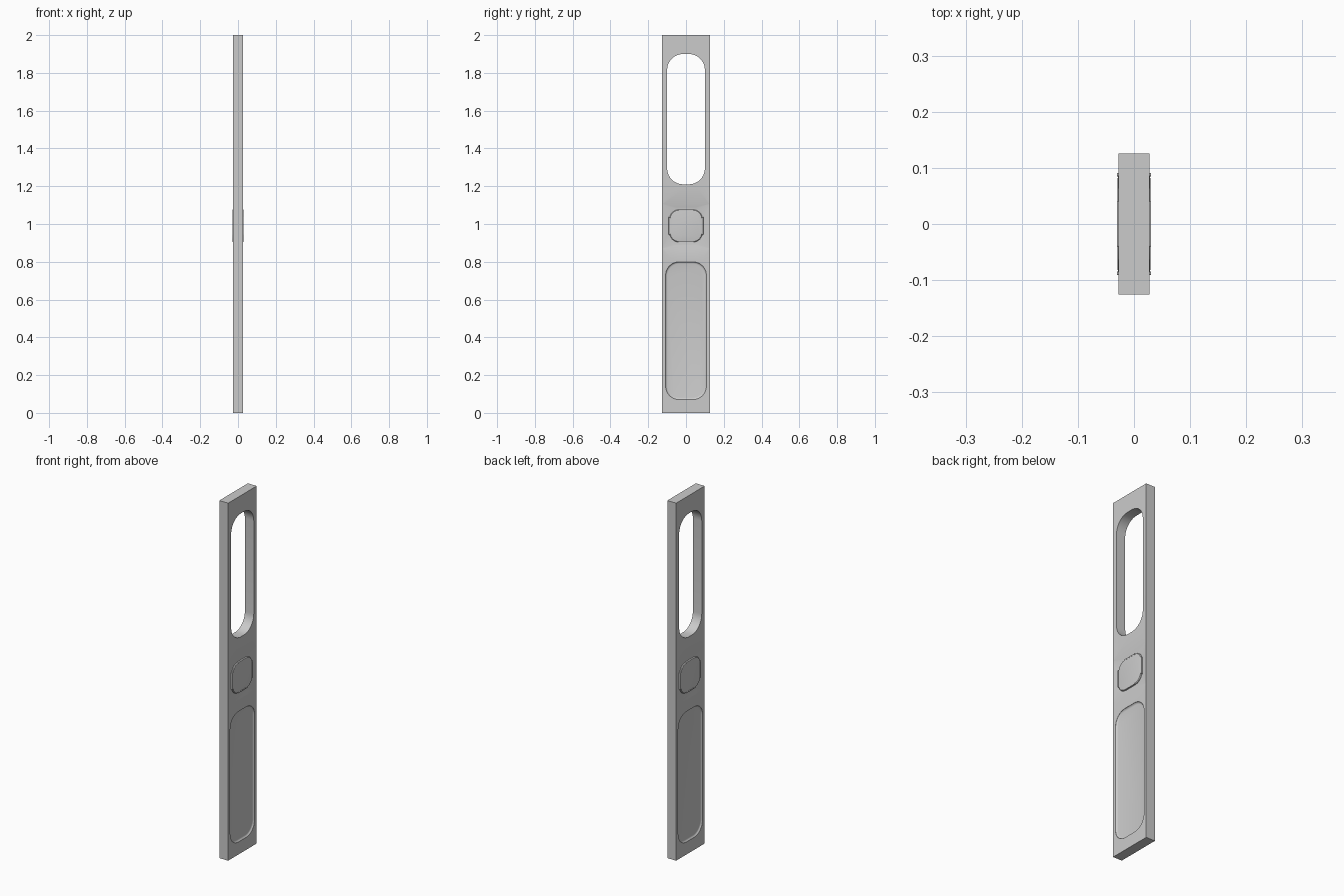
import bpy, bmesh
from math import cos, sin, pi

if "Cube" in bpy.data.objects:
    bpy.data.objects.remove(bpy.data.objects["Cube"])

HALF = 0.0275   # half thickness of the slab


def rounded(hy, hz, r, zc, n=10):
    """Rounded rectangle outline in the yz plane."""
    pts = []
    for q, (sy, sz) in enumerate([(1, 1), (-1, 1), (-1, -1), (1, -1)]):
        for i in range(n + 1):
            a = (q + i / n) * pi / 2
            pts.append((sy * (hy - r) + r * cos(a), zc + sz * (hz - r) + r * sin(a)))
    return pts


def loft(name, zc, sections, side=1, yc=0):
    """Solid through rounded rectangles given as (x, half y, half z, radius)."""
    bm = bmesh.new()
    rings = [[bm.verts.new((side * x, yc + y, z)) for y, z in rounded(hy, hz, r, zc)]
             for x, hy, hz, r in sections]
    for a, b in zip(rings, rings[1:]):
        for i in range(len(a)):
            j = (i + 1) % len(a)
            bm.faces.new((a[i], a[j], b[j], b[i]))
    bm.faces.new(rings[0])
    bm.faces.new(rings[-1])
    bmesh.ops.recalc_face_normals(bm, faces=bm.faces)
    me = bpy.data.meshes.new(name)
    bm.to_mesh(me)
    bm.free()
    ob = bpy.data.objects.new(name, me)
    bpy.context.collection.objects.link(ob)
    return ob


# Slab
bpy.ops.mesh.primitive_cube_add(size=1, location=(0, 0, 1))
slab = bpy.context.object
slab.name = "door_slab"
slab.scale = (2 * HALF, 0.252, 2)
bpy.ops.object.transform_apply(location=True, scale=True)

# Window opening, lower recessed panels and sloped middle recesses
cutters = [loft("window_cutter", 1.555, [(-0.1, 0.1, 0.345, 0.085), (0.1, 0.1, 0.345, 0.085)])]
for s in (1, -1):
    cutters.append(loft("panel_cutter", 0.435, [
        (0.04, 0.108, 0.365, 0.072), (HALF - 0.001, 0.108, 0.365, 0.072),
        (0.0235, 0.106, 0.363, 0.07), (0.0205, 0.102, 0.359, 0.066),
        (0.0195, 0.097, 0.354, 0.061)], s))
    cutters.append(loft("middle_cutter", 0.988, [
        (0.04, 0.124, 0.118, 0.002), (HALF, 0.124, 0.118, 0.002),
        (0.0215, 0.098, 0.1, 0.05)], s))

for c in cutters:
    m = slab.modifiers.new(c.name, 'BOOLEAN')
    m.object = c
    m.operation = 'DIFFERENCE'
    m.solver = 'EXACT'
    bpy.context.view_layer.objects.active = slab
    bpy.ops.object.modifier_apply(modifier=m.name)
    bpy.data.objects.remove(c, do_unlink=True)

# Raised handle plates on both faces, with short trim bars around them
parts = [slab]
for s, label in ((1, "right"), (-1, "left")):
    parts.append(loft(f"handle_plate_{label}", 0.99, [
        (0.015, 0.087, 0.086, 0.05), (0.0245, 0.087, 0.086, 0.05),
        (0.0285, 0.084, 0.083, 0.048), (0.0295, 0.079, 0.078, 0.044)], s))
    for k in (1, -1):
        parts.append(loft(f"side_trim_{label}", 0.99, [
            (0.015, 0.004, 0.048, 0.002), (0.03, 0.003, 0.046, 0.002)], s, k * 0.088))
        parts.append(loft(f"end_trim_{label}", 0.99 + k * 0.083, [
            (0.015, 0.042, 0.004, 0.002), (0.03, 0.04, 0.003, 0.002)], s))

# Smooth shading with sharp edges kept
for p in parts:
    bpy.ops.object.select_all(action='DESELECT')
    p.select_set(True)
    bpy.context.view_layer.objects.active = p
    bpy.ops.object.shade_smooth_by_angle(angle=pi / 6)
